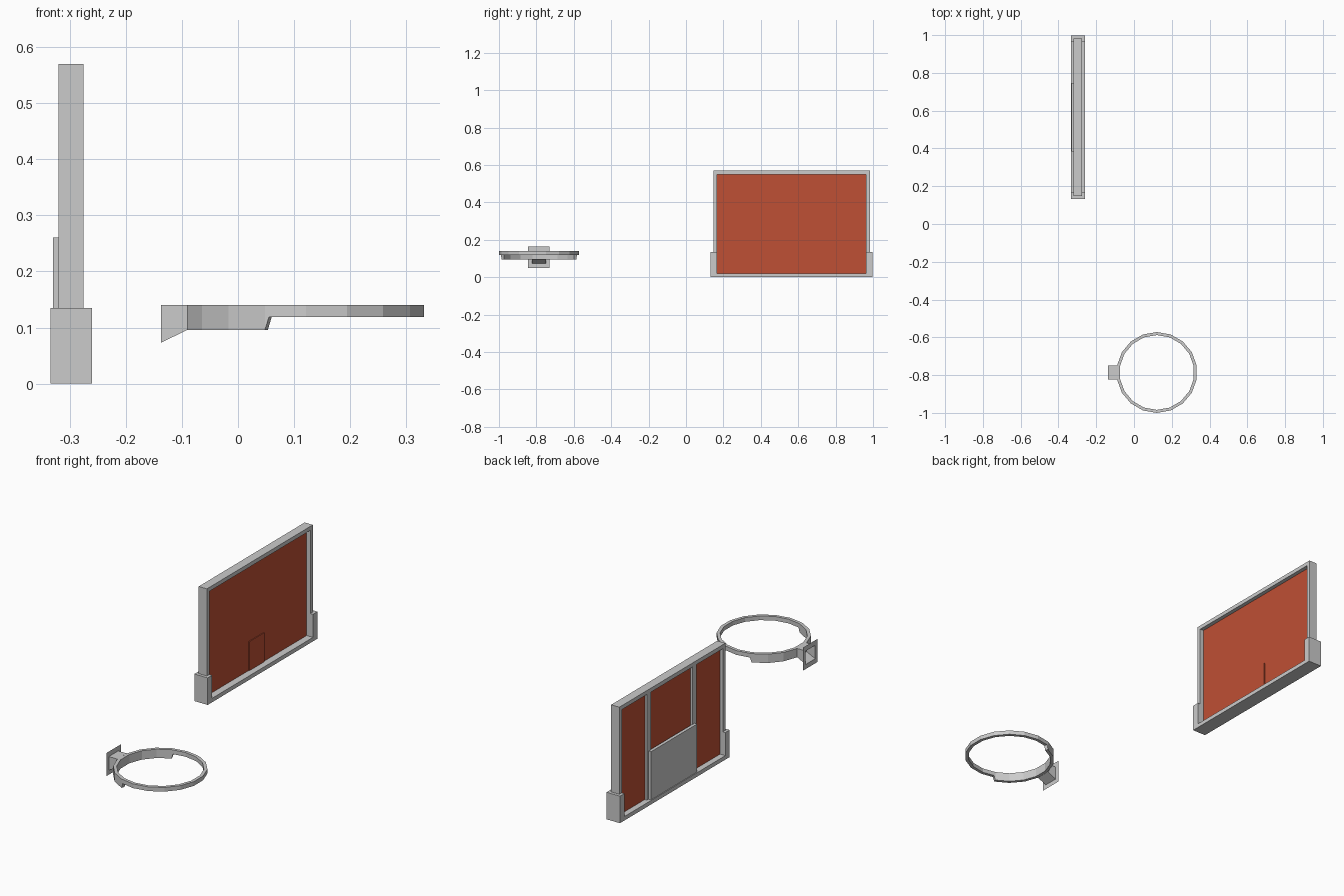
import bpy, bmesh, math

if "Cube" in bpy.data.objects:
    bpy.data.objects.remove(bpy.data.objects["Cube"])

red = bpy.data.materials.new("panel_red")
red.diffuse_color = (0.52, 0.08, 0.035, 1)
red.use_nodes = True
red.node_tree.nodes["Principled BSDF"].inputs["Base Color"].default_value = red.diffuse_color
YC = 0.565          # backboard centre line in y


def make(name, verts, faces, mat=None, recalc=True):
    bm = bmesh.new()
    vs = [bm.verts.new(v) for v in verts]
    for f in faces:
        bm.faces.new([vs[i] for i in f])
    if recalc:
        bmesh.ops.recalc_face_normals(bm, faces=bm.faces)
    me = bpy.data.meshes.new(name)
    bm.to_mesh(me)
    bm.free()
    ob = bpy.data.objects.new(name, me)
    bpy.context.collection.objects.link(ob)
    if mat:
        me.materials.append(mat)
    return ob


def box(name, x0, x1, y0, y1, z0, z1, mat=None):
    v = [(x, y, z) for x in (x0, x1) for y in (y0, y1) for z in (z0, z1)]
    f = [(0, 1, 3, 2), (4, 6, 7, 5), (0, 4, 5, 1), (2, 3, 7, 6), (0, 2, 6, 4), (1, 5, 7, 3)]
    return make(name, v, f, mat)


def prism(name, pairs, x0, x1):
    """Open band between outer and inner outlines (y, z), extruded along x."""
    n = len(pairs)
    v = [(x, *p) for pair in pairs for p in pair for x in (x0, x1)]
    f = [(0, 1, 3, 2), (4 * n - 4, 4 * n - 2, 4 * n - 1, 4 * n - 3)]
    for i in range(n - 1):
        a, b = 4 * i, 4 * i + 4
        f += [(a + p, b + p, b + q, a + q) for p, q in ((0, 1), (1, 3), (3, 2), (2, 0))]
    return make(name, v, f)


# Backboard: upper frame arch and thicker lower padding
prism("board_frame", [((0.147, 0.135), (0.167, 0.135)), ((0.147, 0.57), (0.167, 0.55)),
                      ((0.983, 0.57), (0.963, 0.55)), ((0.983, 0.135), (0.963, 0.135))],
      -0.32, -0.275)
prism("lower_padding", [((0.132, 0.135), (0.167, 0.135)), ((0.132, 0.0), (0.167, 0.02)),
                        ((0.998, 0.0), (0.963, 0.02)), ((0.998, 0.135), (0.963, 0.135))],
      -0.334, -0.26)

# Panel with raised mounting square
box("board_panel", -0.305, -0.295, 0.165, 0.965, 0.015, 0.555, red)
box("mount_square", -0.297, -0.291, YC - 0.06, YC + 0.06, 0.018, 0.165, red)

# Rear struts and plate
for side, s in (("left", -1), ("right", 1)):
    y = YC + s * 0.18
    box("rear_strut_" + side, -0.317, -0.304, y - 0.016, y + 0.016, 0.015, 0.555)
box("rear_plate", -0.33, -0.314, YC - 0.182, YC + 0.182, 0.02, 0.26)

# Rim: 18-sided ring, deeper on the bracket half
CX, CY, R_OUT, R_IN = 0.121, -0.786, 0.214, 0.198
TOP, LOW, DEEP = 0.14, 0.119, 0.096
angles = sorted([10 + 20 * k for k in range(18)] + [108, 252])
verts, faces = [], []
for a in angles:
    fit = math.cos(math.radians(10)) / math.cos(math.radians((a + 10) % 20 - 10))
    bottom = DEEP if 110 <= a <= 250 else LOW
    for r in (R_OUT, R_IN):
        x = CX + r * fit * math.cos(math.radians(a))
        y = CY + r * fit * math.sin(math.radians(a))
        verts += [(x, y, TOP), (x, y, bottom)]
n = len(angles)
for i in range(n):
    a, b = 4 * i, 4 * ((i + 1) % n)
    faces += [(a + p, b + p, b + q, a + q) for p, q in ((0, 1), (1, 3), (3, 2), (2, 0))]
make("rim", verts, faces)

# Hollow bracket flaring into a thin square flange
def loop(x, half, z0, z1):
    return [(x, CY - half, z0), (x, CY + half, z0), (x, CY + half, z1), (x, CY - half, z1)]

verts = (loop(-0.09, 0.0372, DEEP, TOP) + loop(-0.137, 0.0372, 0.073, TOP)
         + loop(-0.137, 0.0575, 0.05, 0.165))
faces = [(o + i, o + (i + 1) % 4, o + 4 + (i + 1) % 4, o + 4 + i)
         for o in (0, 4) for i in range(4)]
make("rim_bracket", verts, faces)
